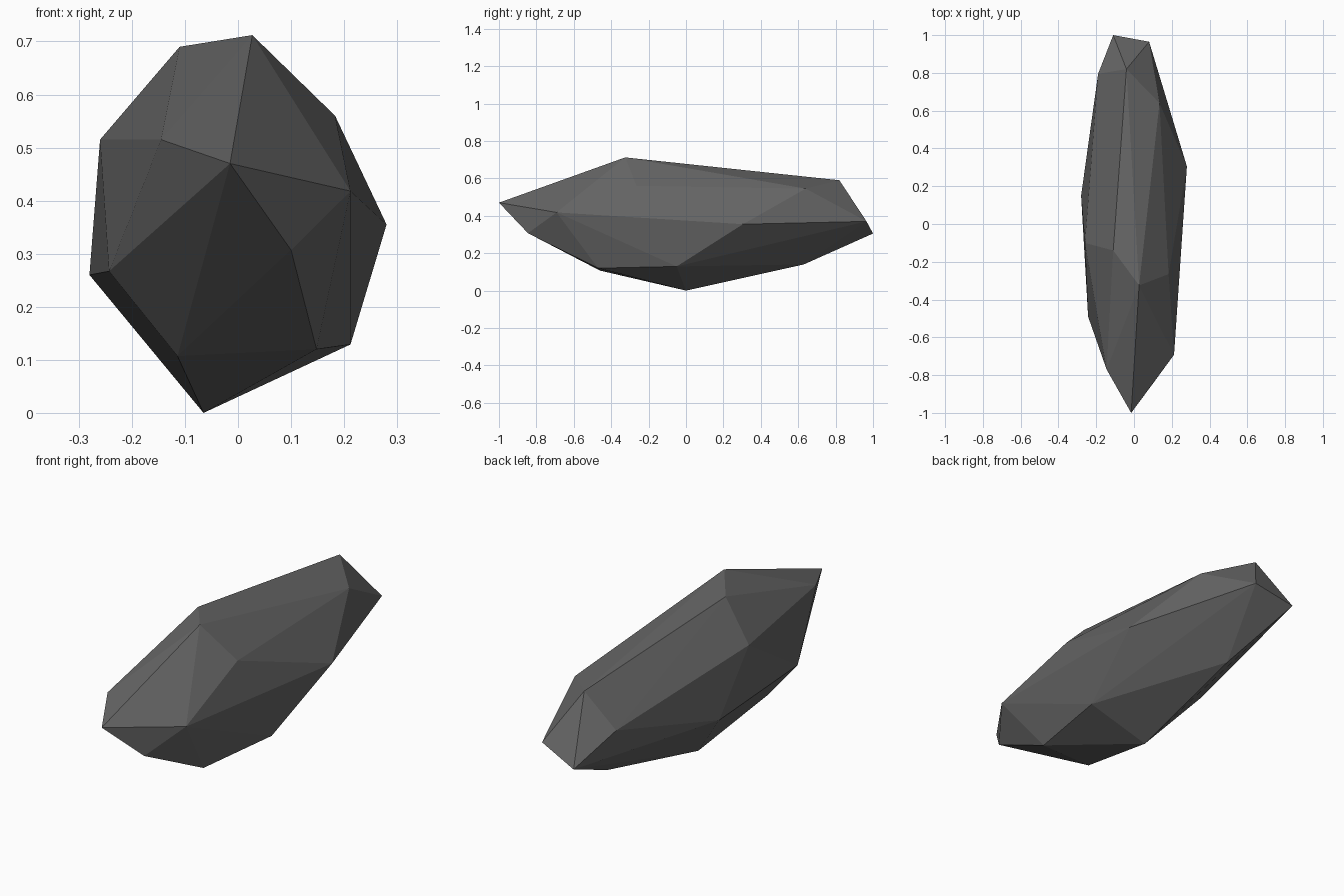
import bpy
import bmesh

# Remove the default cube only
default_cube = bpy.data.objects.get("Cube")
if default_cube:
    bpy.data.objects.remove(default_cube, do_unlink=True)


def make_material(name, colour):
    material = bpy.data.materials.new(name)
    material.use_nodes = True
    material.diffuse_color = colour
    shader = material.node_tree.nodes["Principled BSDF"]
    shader.inputs["Base Color"].default_value = colour
    shader.inputs["Roughness"].default_value = 0.9
    return material


def make_faceted_stone(name, corner_groups, material):
    """Wrap a tight faceted skin around the corner points."""
    bm = bmesh.new()
    for group in corner_groups:
        for corner in group:
            bm.verts.new(corner)
    bmesh.ops.convex_hull(bm, input=bm.verts[:])
    bmesh.ops.recalc_face_normals(bm, faces=bm.faces[:])
    mesh = bpy.data.meshes.new(name)
    bm.to_mesh(mesh)
    bm.free()
    mesh.materials.append(material)
    stone = bpy.data.objects.new(name, mesh)
    bpy.context.collection.objects.link(stone)
    return stone


# Front tip and the corners just behind it
front_tip = [(-.015, -1, .47), (.1, -.845, .307), (-.145, -.77, .515),
             (.212, -.692, .418)]
# Ridge along the top
top_ridge = [(.027, -.325, .712), (-.11, -.14, .69), (-.04, .82, .59),
             (.135, .64, .545)]
# Shoulders on both sides
shoulders = [(.183, -.265, .56), (-.26, -.1, .515), (-.243, -.49, .267),
             (-.28, .15, .26), (.28, .305, .355)]
# Underside, which rests on one corner
underside = [(-.065, 0, 0), (.212, -.05, .129), (.148, -.47, .12),
             (-.114, -.46, .107), (-.03, .63, .14)]
# Blunt back end
back_end = [(-.11, 1, .305), (.08, .965, .37), (-.19, .795, .433)]

dark_grey = make_material("dark grey stone", (.13, .13, .13, 1))
make_faceted_stone("rock", [front_tip, top_ridge, shoulders, underside, back_end],
                   dark_grey)
